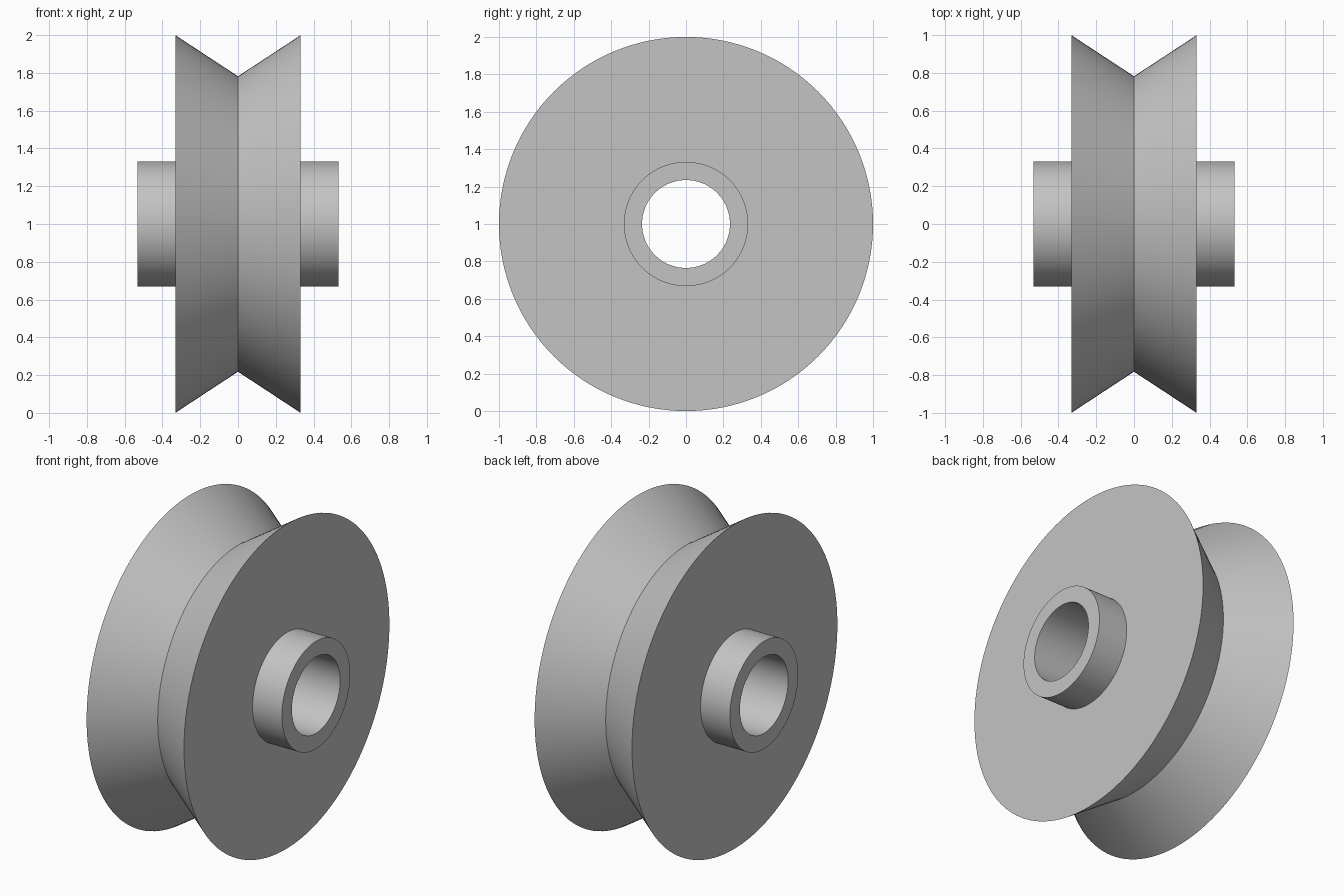
import bpy
import bmesh
import math
from mathutils import Matrix, Vector

cube = bpy.data.objects.get("Cube")
if cube:
    bpy.data.objects.remove(cube, do_unlink=True)

SEGMENTS = 128
BORE, HUB, GROOVE, RIM = 0.235, 0.332, 0.782, 1.0   # radii
WHEEL_HALF, HUB_HALF = 0.332, 0.532                 # half widths

# Plain grey finish
grey = bpy.data.materials.new("light_grey")
grey.use_nodes = True
colour = (0.55, 0.55, 0.55, 1)
grey.diffuse_color = colour
grey.node_tree.nodes["Principled BSDF"].inputs["Base Color"].default_value = colour

# Half of the closed cross-section as (x, radius), mirrored across the groove
half = [(HUB_HALF, BORE), (HUB_HALF, HUB), (WHEEL_HALF, HUB), (WHEEL_HALF, RIM)]
profile = half + [(0, GROOVE)] + [(-x, r) for x, r in reversed(half)]

# V-groove pulley wheel with hubs and bore, revolved around the x axis
bm = bmesh.new()
rings = []
for i in range(SEGMENTS):
    turn = Matrix.Rotation(math.tau * i / SEGMENTS, 3, 'X')
    rings.append([bm.verts.new(turn @ Vector((x, 0, r)) + Vector((0, 0, RIM)))
                  for x, r in profile])
count = len(profile)
for i, ring in enumerate(rings):
    following = rings[(i + 1) % SEGMENTS]
    for j in range(count):
        k = (j + 1) % count
        bm.faces.new((ring[j], ring[k], following[k], following[j]))
bmesh.ops.recalc_face_normals(bm, faces=bm.faces)

mesh = bpy.data.meshes.new("pulley_wheel")
bm.to_mesh(mesh)
bm.free()
mesh.materials.append(grey)
wheel = bpy.data.objects.new("pulley_wheel", mesh)
bpy.context.collection.objects.link(wheel)

# Smooth round surfaces, crisp edges
bpy.context.view_layer.objects.active = wheel
wheel.select_set(True)
bpy.ops.object.shade_smooth_by_angle(angle=math.radians(30))
